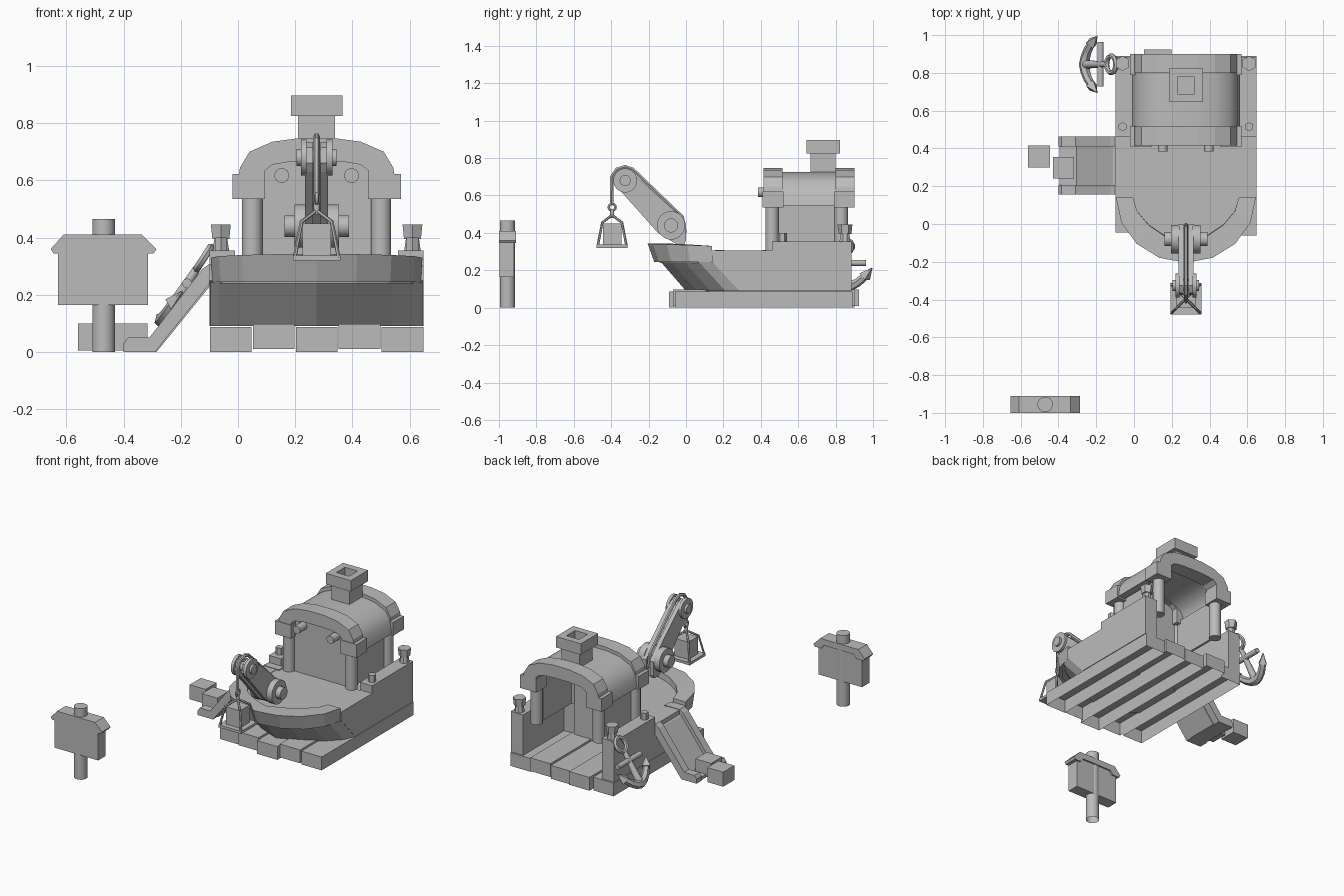
import bpy, bmesh, math
from mathutils import Vector

old = bpy.data.objects.get("Cube")
if old:
    bpy.data.objects.remove(old, do_unlink=True)

grey = bpy.data.materials.new("plain grey")
grey.use_nodes = True
colour = (0.5, 0.5, 0.5, 1)
grey.diffuse_color = colour
grey.node_tree.nodes["Principled BSDF"].inputs["Base Color"].default_value = colour
CX = 0.275  # centre line of the boat


def add(name, bm, smooth=False):
    bmesh.ops.recalc_face_normals(bm, faces=bm.faces)
    me = bpy.data.meshes.new(name)
    bm.to_mesh(me)
    bm.free()
    me.materials.append(grey)
    ob = bpy.data.objects.new(name, me)
    bpy.context.collection.objects.link(ob)
    if smooth:
        bpy.ops.object.select_all(action='DESELECT')
        ob.select_set(True)
        bpy.context.view_layer.objects.active = ob
        bpy.ops.object.shade_smooth_by_angle(angle=math.radians(35))
    return ob


def loft(name, rings, bottom=True, smooth=False):
    """Join matching rings of points and cap both ends."""
    bm = bmesh.new()
    vs = [[bm.verts.new(p) for p in r] for r in rings]
    n = len(vs[0])
    for a, b in zip(vs, vs[1:]):
        for i in range(n):
            j = (i + 1) % n
            bm.faces.new((a[i], a[j], b[j], b[i]))
    bm.faces.new(vs[-1])
    if bottom:
        bm.faces.new(vs[0])
    return add(name, bm, smooth)


def box(name, x, y, z, bottom=True):
    rings = [[(x[0], y[0], h), (x[1], y[0], h), (x[1], y[1], h), (x[0], y[1], h)] for h in z]
    return loft(name, rings, bottom)


def prism(name, pts, axis, span, smooth=False):
    """Extrude an outline along x (points are y, z) or y (points are x, z)."""
    place = (lambda p, s: (s, p[0], p[1])) if axis == 'x' else (lambda p, s: (p[0], s, p[1]))
    return loft(name, [[place(p, s) for p in pts] for s in span], smooth=smooth)


def rod(name, a, b, r, r2=None, sides=12, bottom=True):
    a, b = Vector(a), Vector(b)
    turn = (b - a).to_track_quat('Z', 'Y')
    rings = []
    for c, rad in ((a, r), (b, r if r2 is None else r2)):
        rings.append([c + turn @ Vector((rad * math.cos(t), rad * math.sin(t), 0))
                      for t in (2 * math.pi * (i + .5) / sides for i in range(sides))])
    return loft(name, rings, bottom, smooth=sides > 8)


def tube(name, pts, r, closed=False, radii=None):
    cu = bpy.data.curves.new(name, 'CURVE')
    cu.dimensions = '3D'
    cu.bevel_depth, cu.bevel_resolution, cu.use_fill_caps = r, 1, True
    sp = cu.splines.new('POLY')
    sp.points.add(len(pts) - 1)
    for i, p in enumerate(pts):
        sp.points[i].co = (*p, 1)
        sp.points[i].radius = radii[i] if radii else 1
    sp.use_cyclic_u = closed
    tmp = bpy.data.objects.new(name + " path", cu)
    bpy.context.collection.objects.link(tmp)
    me = bpy.data.meshes.new_from_object(tmp.evaluated_get(bpy.context.evaluated_depsgraph_get()))
    bm = bmesh.new()
    bm.from_mesh(me)
    bpy.data.objects.remove(tmp, do_unlink=True)
    bpy.data.meshes.remove(me)
    return add(name, bm, True)


# Floor planks, open underneath
starts, ends = (-.045, -.07, -.09, -.07, -.06), (.89, .925, .9, .9, .89)
for i in range(5):
    lift = .01 * (i % 2)
    x = -.1 + .15 * i
    box(f"floor_plank_{i + 1}", (x + .002, x + .148), (starts[i], ends[i]),
        (lift, .087 + lift), bottom=False)

# Bow hull, raked forward to a blunt point, and the deck
ARC = [math.pi * i / 8 for i in range(9)]


def curve(t, point):
    """Forward reach of the bow: round at point 0, a plain wedge at point 1."""
    return (1 - point) * math.sin(t) + point * (1 - abs(math.cos(t)))


def bow(z, y0, depth, half, point=0):
    arc = [(CX + half * math.cos(t), y0 - depth * curve(t, point), z) for t in ARC]
    return [(CX + half, .46, z)] + arc + [(CX - half, .46, z)]


loft("bow_hull", [bow(.09, .285, .285, .372, .4), bow(.245, .14, .275, .372, .4)])
loft("deck", [bow(.24, .14, .28, .355), bow(.302, .14, .29, .355)])

# Raised bow rim: outer and inner arcs joined into a band
bm = bmesh.new()
rows = []
for t in ARC:
    top_z = .33 + .013 * math.sin(t)
    row = []
    for half, depth, point, z in ((.364, .31, 0, .245), (.37, .345, 0, top_z),
                                  (.28, .25, .3, top_z), (.28, .24, .3, .245)):
        row.append(bm.verts.new((CX + half * math.cos(t), .14 - depth * curve(t, point), z)))
    rows.append(row)
for a, b in zip(rows, rows[1:]):
    for k in range(4):
        bm.faces.new((a[k], a[(k + 1) % 4], b[(k + 1) % 4], b[k]))
bm.faces.new(rows[0])
bm.faces.new(rows[-1])
add("bow_rim", bm)

# Hull sides, bollards, studs, posts and cabin walls, one set on each side
side = [(.285, .09), (.14, .25), (.14, .305), (.46, .305), (.46, .355), (.885, .355), (.885, .09)]
for tag, m in (("left", 1), ("right", -1)):
    prism(f"{tag}_hull_side", side, 'x', (CX + m * .285, CX + m * .374))
    bx = CX + m * .335
    rod(f"{tag}_bollard_base", (bx, .85, .35), (bx, .85, .40), .032, .024, 8)
    rod(f"{tag}_bollard_top", (bx, .85, .395), (bx, .85, .445), .034, .04, 6)
    rod(f"{tag}_stud", (bx, .515, .35), (bx, .515, .4), .024, sides=6)
    for end, y, y0, y1 in (("front", .46, .41, .52), ("back", .83, .79, .90)):
        px = CX + m * .225
        rod(f"{tag}_{end}_post", (px, y, .30), (px, y, .55), .037)
        box(f"{tag}_{end}_roof_block", sorted((CX + m * .18, CX + m * .295)),
            (y0, y1), (.535, .622))
    prism(f"{tag}_cabin_wall", [(.46, .3), (.82, .3), (.82, .56), (.46, .56)], 'x',
          (CX + m * .21, CX + m * .225))
    rod(f"{tag}_front_peg", (CX + m * .122, .385, .617), (CX + m * .122, .46, .617), .026)


# Barrel roof and its end arches
def arch(outer, inner):
    pts = []
    for line, order in ((outer, 1), (inner, -1)):
        half = [(CX - dx, z) for dx, z in line]
        whole = half + [(2 * CX - x, z) for x, z in reversed(half)]
        pts += whole[::order]
    return pts


end_arch = arch([(.275, .60), (.268, .645), (.235, .70), (.155, .735), (.06, .748)],
                [(.185, .60), (.18, .635), (.155, .655), (.10, .664), (.05, .666)])
mid_roof = arch([(.285, .545), (.275, .61), (.235, .675), (.155, .712), (.06, .726)],
                [(.235, .545), (.23, .59), (.20, .635), (.14, .665), (.05, .675)])
prism("front_roof_arch", end_arch, 'y', (.415, .515))
prism("back_roof_arch", end_arch, 'y', (.80, .90))
prism("barrel_roof", mid_roof, 'y', (.50, .815), True)
box("cabin_front", (.075, .475), (.46, .48), (.09, .665))

# Chimney with a square flue sunk into its cap
box("chimney_neck", (.21, .34), (.665, .80), (.70, .835))
cap = box("chimney_cap", (.185, .365), (.645, .823), (.825, .897))
bm = bmesh.new()
bm.from_mesh(cap.data)
top = max(bm.faces, key=lambda f: f.calc_center_median().z)
bmesh.ops.inset_region(bm, faces=[top], thickness=.063)
flue = bmesh.ops.extrude_discrete_faces(bm, faces=[top])["faces"][0]
bmesh.ops.translate(bm, verts=list(flue.verts), vec=(0, 0, -.06))
bm.to_mesh(cap.data)
bm.free()

# Slide with raised rails, and two crates at its foot
rail = [(-.40, 0), (-.40, .03), (-.385, .05), (-.31, .05), (-.125, .29), (-.10, .308),
        (.01, .308), (.01, .26), (-.09, .25), (-.29, 0)]
chute = [(-.395, 0), (-.395, .02), (-.305, .02), (-.11, .272), (-.09, .28), (.0, .28),
         (.0, .25), (-.09, .24), (-.285, 0)]
prism("slide_front_rail", rail, 'y', (.155, .207))
prism("slide_back_rail", rail, 'y', (.41, .462))
prism("slide_chute", chute, 'y', (.20, .415))
box("outer_crate", (-.56, -.445), (.30, .415), (.005, .10))
box("inner_crate", (-.43, -.317), (.24, .355), (.005, .10))

# Signpost
rod("sign_post", (-.47, -.955, 0), (-.47, -.955, .465), .041, bottom=False)
box("sign_board", (-.63, -.315), (-.997, -.92), (.165, .38))
prism("sign_roof", [(-.655, .36), (-.61, .41), (-.335, .41), (-.285, .36), (-.295, .345),
                    (-.34, .345), (-.36, .37), (-.575, .37), (-.595, .345), (-.645, .345)],
      'y', (-1, -.91))

# Crane arm with pivots
plate = [(-.05, .34), (-.01, .34), (.0, .36), (.0, .45), (-.04, .50), (-.285, .72),
         (-.325, .735), (-.365, .715), (-.375, .66), (-.355, .63), (-.15, .40)]
prism("right_arm_plate", plate, 'x', (.235, .262))
prism("left_arm_plate", plate, 'x', (.288, .315))
prism("arm_core", [(-.05, .34), (-.02, .34), (-.02, .44), (-.29, .70), (-.35, .65), (-.12, .42)],
      'x', (.255, .295))


def hub(name, y, z, half, r, disc_half, disc_r):
    rod(name + "_axle", (CX - half, y, z), (CX + half, y, z), r, sides=16)
    for tag, m in (("left", 1), ("right", -1)):
        rod(f"{name}_{tag}_disc", (CX + m * .035, y, z), (CX + m * disc_half, y, z), disc_r, sides=20)


hub("base_pivot", -.08, .44, .113, .038, .078, .076)
hub("top_pulley", -.325, .68, .07, .03, .055, .064)
tube("crane_rope", [(CX, y, z) for y, z in
     ((-.005, .40), (-.02, .485), (-.285, .74), (-.325, .754), (-.37, .74),
      (-.396, .70), (-.398, .55))], .011)


# Hook, hanging platform and load
def ring(name, centre, u, v, radius, r):
    pts = []
    for i in range(14):
        t = 2 * math.pi * i / 14
        pts.append(Vector(centre) + radius * (math.cos(t) * Vector(u) + math.sin(t) * Vector(v)))
    return tube(name, pts, r, True)


HY = -.395
ring("hook_ring", (CX, HY, .537), (0, 1, 0), (0, 0, 1), .018, .008)
rod("hook_stem", (CX, HY, .48), (CX, HY, .525), .011)
box("load_platform", (CX - .083, CX + .083), (HY - .083, HY + .083), (.32, .337))
box("load", (CX - .05, CX + .05), (HY - .05, HY + .05), (.335, .45))
for i in range(4):
    sx, sy = (-1, 1)[i % 2], (-1, 1)[i // 2]
    tube(f"platform_strap_{i + 1}",
         [(CX + sx * .077, HY + sy * .077, .33), (CX + sx * .053, HY + sy * .053, .455),
          (CX, HY, .495)], .007)

# Anchor leaning on the hull
AY = .845
crown, head = Vector((-.262, AY, .11)), Vector((-.145, AY, .29))
up = (head - crown).normalized()
rod("anchor_shank", crown, head, .024, .014)
ring("anchor_ring", head + up * .045, up, (0, 1, 0), .045, .014)
stock = head - up * .06
rod("anchor_stock", stock - Vector((0, .118, 0)), stock + Vector((0, .118, 0)), .017)
arms = [crown + Vector((0, .148 * s, 0)) + up * .12 * s * s
        for s in (-1, -.75, -.5, -.25, 0, .25, .5, .75, 1)]
tube("anchor_arms", arms, .026, radii=[.2, .8, .9, 1, 1.2, 1, .9, .8, .2])
for tag, a, b in (("front", arms[1], arms[0]), ("back", arms[-2], arms[-1])):
    rod(f"anchor_{tag}_fluke", a, b, .034, .003, 4)
